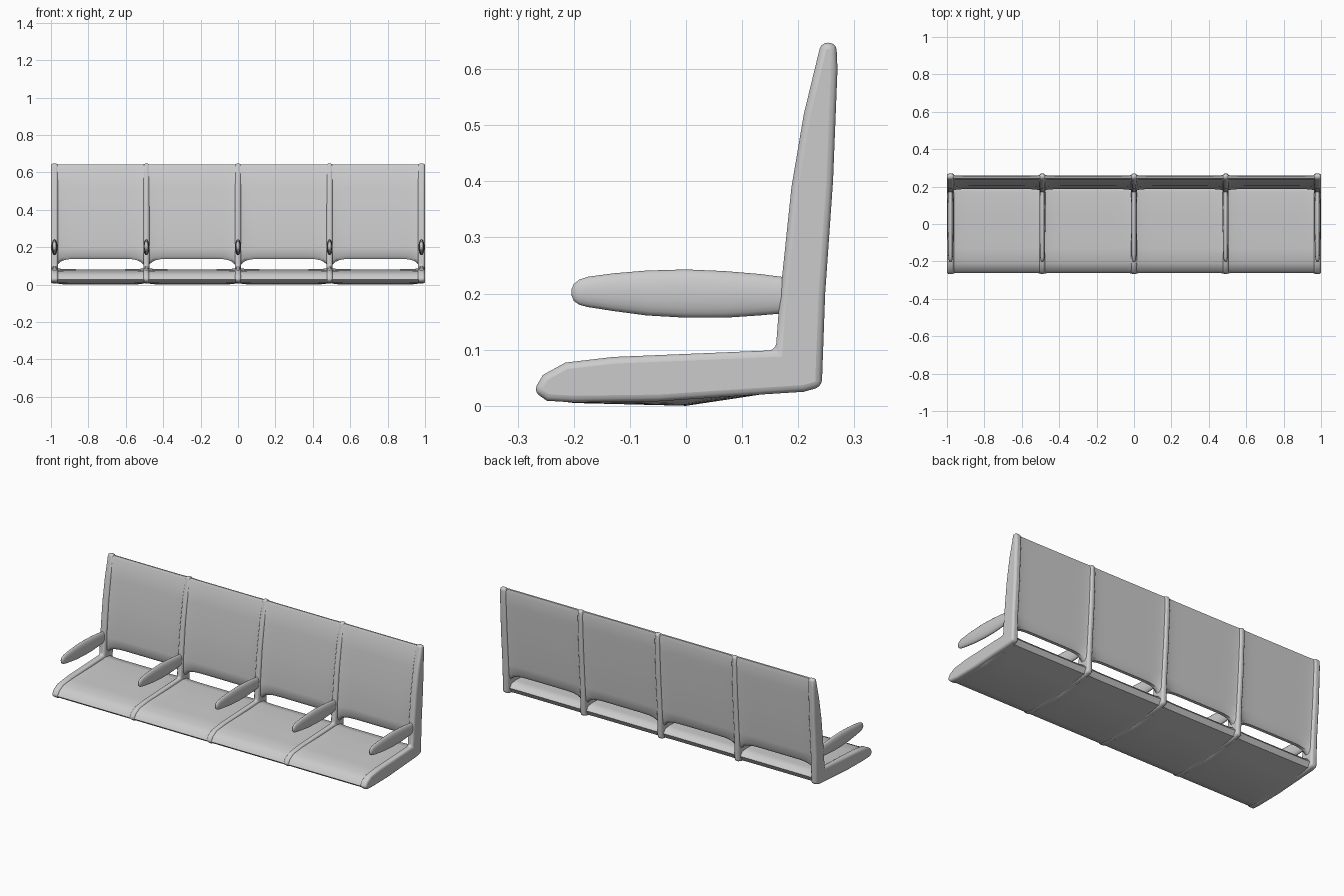
import bpy, bmesh, math

RIBS = [-0.981, -0.49, 0.0, 0.49, 0.981]

# side profiles (y, z)
RIB = [(-0.272, 0.026), (-0.255, 0.055), (-0.215, 0.077), (-0.13, 0.087), (0.16, 0.099),
       (0.166, 0.18), (0.188, 0.39), (0.21, 0.52), (0.241, 0.648), (0.268, 0.646),
       (0.27, 0.60), (0.262, 0.40), (0.248, 0.20), (0.242, 0.034), (0.21, 0.025),
       (0.10, 0.018), (-0.05, 0.008), (-0.20, 0.006), (-0.248, 0.009)]
# seat: matching profiles at the rib and in the middle of the bay
SEAT_END = [(-0.266, 0.026), (-0.25, 0.053), (-0.213, 0.074), (-0.13, 0.084), (0.05, 0.09),
            (0.17, 0.095), (0.215, 0.088), (0.232, 0.062), (0.215, 0.032), (0.10, 0.021),
            (0.0, 0.013), (-0.20, 0.010), (-0.247, 0.013)]
SEAT_MID = [(-0.262, 0.026), (-0.247, 0.050), (-0.21, 0.068), (-0.13, 0.074), (0.05, 0.077),
            (0.17, 0.082), (0.21, 0.078), (0.226, 0.06), (0.21, 0.032), (0.10, 0.015),
            (0.0, 0.0), (-0.20, 0.005), (-0.245, 0.011)]
# backrest: front from bottom to top, then rear downwards
BACK_END = [(0.19, 0.062), (0.173, 0.085), (0.172, 0.18), (0.192, 0.39), (0.214, 0.52),
            (0.238, 0.63), (0.247, 0.644), (0.26, 0.642), (0.264, 0.62), (0.263, 0.55),
            (0.256, 0.40), (0.243, 0.20), (0.237, 0.085), (0.22, 0.062)]
BACK_MID = [(0.20, 0.138), (0.188, 0.155), (0.187, 0.20), (0.204, 0.39), (0.222, 0.52),
            (0.239, 0.63), (0.246, 0.643), (0.255, 0.642), (0.259, 0.62), (0.256, 0.55),
            (0.248, 0.40), (0.234, 0.20), (0.229, 0.155), (0.218, 0.138)]


def loft(name, rings, angle=50):
    """Skin closed rings of 3D points and cap both ends."""
    bm = bmesh.new()
    rows = [[bm.verts.new(p) for p in r] for r in rings]
    n = len(rows[0])
    for a, b in zip(rows, rows[1:]):
        for i in range(n):
            bm.faces.new((a[i], a[(i + 1) % n], b[(i + 1) % n], b[i]))
    bm.faces.new(rows[0])
    bm.faces.new(rows[-1])
    bmesh.ops.recalc_face_normals(bm, faces=bm.faces[:])
    me = bpy.data.meshes.new(name)
    bm.to_mesh(me)
    bm.free()
    ob = bpy.data.objects.new(name, me)
    bpy.context.collection.objects.link(ob)
    bpy.ops.object.select_all(action='DESELECT')
    ob.select_set(True)
    bpy.context.view_layer.objects.active = ob
    bpy.ops.object.shade_smooth_by_angle(angle=math.radians(angle))
    return ob


def panel(name, x0, x1, end, mid, power):
    """Blend from the rib profile to the mid profile across one bay."""
    rings = []
    for k in range(25):
        u = math.sin((k / 12 - 1) * math.pi / 2)
        t = (1 - abs(u) ** power) ** 0.6
        x = (x0 + x1) / 2 + u * (x1 - x0) / 2
        rings.append([(x, a[0] + (b[0] - a[0]) * t, a[1] + (b[1] - a[1]) * t)
                      for a, b in zip(end, mid)])
    loft(name, rings)


# four seats and backrests
for x0, x1 in zip(RIBS, RIBS[1:]):
    panel("seat", x0, x1, SEAT_END, SEAT_MID, 8)
    panel("backrest", x0, x1, BACK_END, BACK_MID, 8)

# armrest stations: y, bottom z, top z, half width
ARM = [(-0.204, 0.197, 0.208, 0.002), (-0.200, 0.187, 0.217, 0.007), (-0.190, 0.180, 0.225, 0.010),
       (-0.175, 0.176, 0.230, 0.012), (-0.13, 0.169, 0.236, 0.014), (-0.07, 0.161, 0.241, 0.015),
       (0.0, 0.157, 0.243, 0.016), (0.07, 0.157, 0.240, 0.016), (0.13, 0.161, 0.235, 0.015),
       (0.20, 0.167, 0.226, 0.013)]

for x in RIBS:
    # L-shaped rib with rounded rims
    w = 0.019 if abs(x) > 0.9 else 0.016
    rib = loft("end_rib" if abs(x) > 0.9 else "middle_rib",
               [[(x + s * w, y, z) for y, z in RIB] for s in (-1, 1)])
    bev = rib.modifiers.new("rounded_rim", 'BEVEL')
    bev.width, bev.segments = 0.012, 3
    bev.limit_method, bev.angle_limit = 'ANGLE', math.radians(65)
    # oval armrest
    rings = []
    for y, lo, hi, hw in ARM:
        c, r = (lo + hi) / 2, (hi - lo) / 2
        rings.append([(x + hw * math.cos(a), y, c + r * math.sin(a))
                      for a in [i * math.tau / 20 for i in range(20)]])
    loft("armrest", rings, 60)
